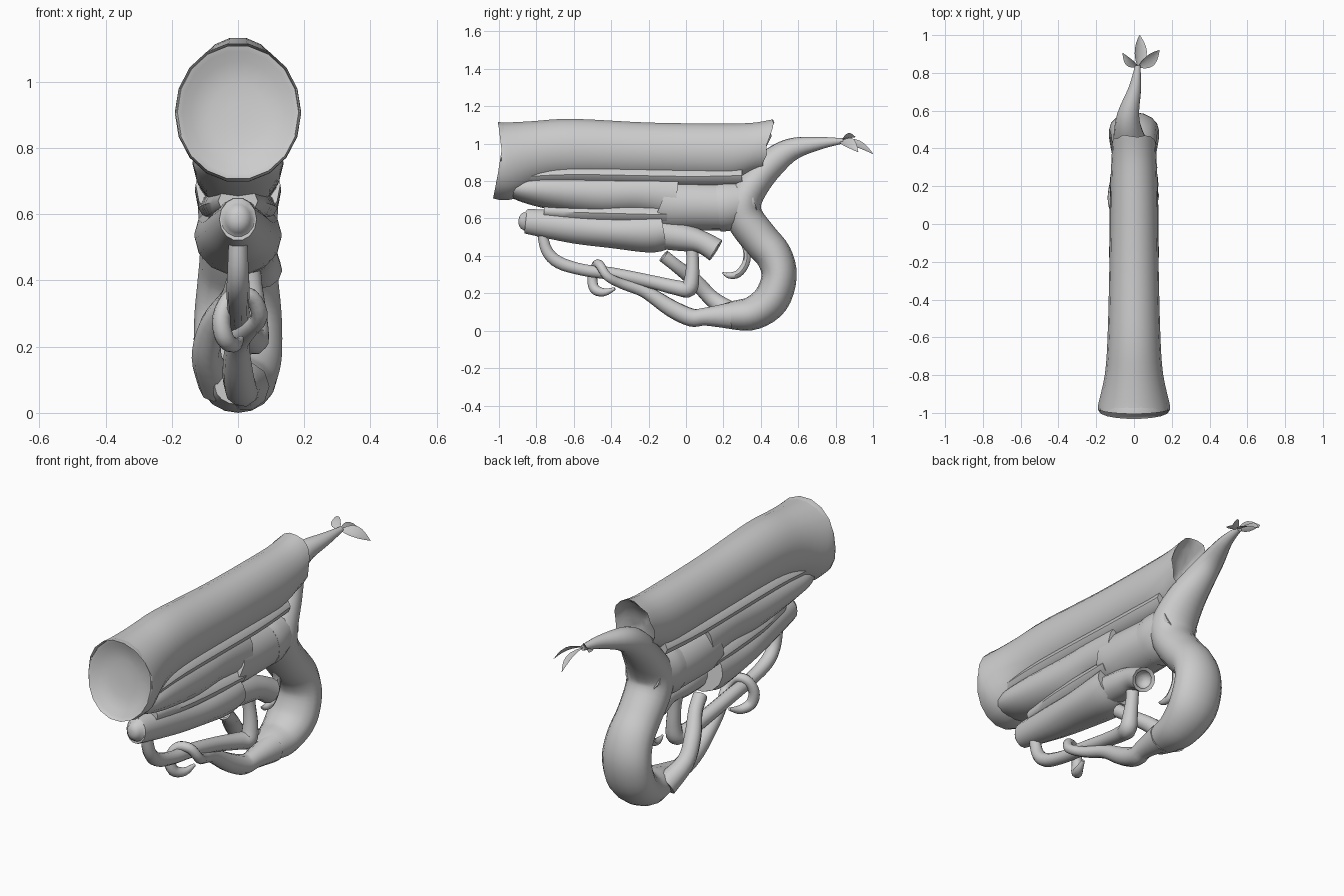
import bpy, bmesh, math
from mathutils import Vector, Matrix


def spline(p, steps):
    # Catmull-Rom through rows of numbers
    out = []
    for i in range(len(p) - 1):
        a, b, c, d = p[max(i - 1, 0)], p[i], p[i + 1], p[min(i + 2, len(p) - 1)]
        for s in range(steps):
            t = s / steps
            out.append([0.5 * (2 * q + (r - o) * t + (2 * o - 5 * q + 4 * r - u) * t * t
                               + (3 * q - o - 3 * r + u) * t ** 3) for o, q, r, u in zip(a, b, c, d)])
    out.append(list(p[-1]))
    return out


def finish(name, bm, angle=45):
    bmesh.ops.recalc_face_normals(bm, faces=bm.faces[:])
    me = bpy.data.meshes.new(name)
    bm.to_mesh(me)
    bm.free()
    me.polygons.foreach_set("use_smooth", [True] * len(me.polygons))
    me.set_sharp_from_angle(angle=math.radians(angle))
    ob = bpy.data.objects.new(name, me)
    bpy.context.collection.objects.link(ob)
    return ob


def tube(name, pts, sides=12, steps=4, hollow=(0, 0), lip=0.82, warp=None):
    """pts: x, y, z, side radius, up radius. hollow: depth of the dished start and end."""
    pts = [list(p) if len(p) == 5 else list(p) + [p[3]] for p in pts]
    rows = spline(pts, steps)
    c = [Vector(r[:3]) for r in rows]
    n = len(c)
    tan = [(c[min(i + 1, n - 1)] - c[max(i - 1, 0)]).normalized() for i in range(n)]
    bm = bmesh.new()
    side = Vector((1, 0, 0))
    frames = []
    for i in range(n):
        side = (side - tan[i] * side.dot(tan[i])).normalized()
        frames.append((c[i], side.copy(), side.cross(tan[i]), rows[i][3], rows[i][4]))

    def ring(f, k=1, off=Vector()):
        o, s, u, a, b = f
        return [bm.verts.new(o + off + s * math.cos(2 * math.pi * j / sides) * a * k
                             + u * math.sin(2 * math.pi * j / sides) * b * k) for j in range(sides)]
    rings = [ring(f) for f in frames]
    for end in (0, 1):
        d, f = hollow[end], frames[-end]
        inward = -tan[-1] if end else tan[0]
        if d:
            extra = [ring(f, lip * k, inward * d * t) for k, t in ((1, 0.15), (0.85, 0.6), (0.5, 0.92), (0.2, 1))]
            rings = rings + extra if end else extra[::-1] + rings
    for a, b in zip(rings, rings[1:]):
        for j in range(sides):
            k = (j + 1) % sides
            bm.faces.new((a[j], a[k], b[k], b[j]))
    bm.faces.new(rings[0])
    bm.faces.new(rings[-1])
    if warp:
        for v in bm.verts:
            v.co = warp(v.co)
    return finish(name, bm)


def torn_ends(p):
    # slanted, ragged rear end of the log
    q = p.copy()
    if p.y > 0.2:
        k = min((p.y - 0.2) / 0.28, 1)
        q.y -= k * (max(0, 1.12 - p.z) * 0.48 + 0.008 * math.sin(p.x * 50 + p.z * 40))
    return q


# upper log with flared, dished front and open back
tube("upper_log", [(0, -0.995, 0.908, 0.183, 0.205), (0, -0.96, 0.91, 0.19, 0.212),
                   (0, -0.8, 0.95, 0.155, 0.175), (0, -0.6, 0.97, 0.14, 0.165),
                   (0, -0.2, 0.96, 0.13, 0.155), (0, 0.2, 0.955, 0.125, 0.155),
                   (0, 0.38, 0.965, 0.12, 0.15), (0, 0.5, 0.99, 0.115, 0.145)],
     sides=18, hollow=(0.04, 0.08), lip=0.92, warp=torn_ends)

# long swelling under the log, with the wood that joins it above and below
tube("lower_log", [(0, -0.93, 0.765, 0.115, 0.055), (0, -0.85, 0.76, 0.135, 0.08),
                   (0, -0.7, 0.75, 0.137, 0.105), (0, -0.45, 0.735, 0.13, 0.12),
                   (0, -0.25, 0.74, 0.125, 0.12), (0, -0.05, 0.72, 0.125, 0.14)], sides=16)
tube("upper_neck", [(0, -0.9, 0.82, 0.13, 0.06), (0, -0.6, 0.835, 0.125, 0.06),
                    (0, 0.0, 0.825, 0.115, 0.06), (0, 0.3, 0.83, 0.1, 0.06)])
tube("lower_neck", [(0, -0.76, 0.64, 0.06, 0.04), (0, -0.5, 0.63, 0.1, 0.06),
                    (0, -0.1, 0.62, 0.12, 0.06)])
tube("receiver", [(0, -0.13, 0.69, 0.128, 0.14), (0, -0.08, 0.675, 0.13, 0.14),
                  (0, 0.05, 0.67, 0.13, 0.135), (0, 0.19, 0.665, 0.125, 0.13)], sides=16)
tube("grip_collar", [(0, 0.17, 0.665, 0.127, 0.135), (0, 0.24, 0.675, 0.127, 0.135),
                     (0, 0.36, 0.71, 0.105, 0.1)], sides=16)

# forward handle branch
tube("fore_branch", [(0, -0.855, 0.585, 0.056, 0.064), (0, -0.83, 0.582, 0.06, 0.07),
                     (0, -0.6, 0.555, 0.09, 0.09), (0, -0.4, 0.535, 0.115, 0.095),
                     (0, -0.2, 0.53, 0.13, 0.115), (0, -0.12, 0.54, 0.132, 0.11)],
     sides=14, hollow=(0.04, 0), lip=0.8)
tube("broken_side_branch", [(0.03, -0.16, 0.52, 0.08), (0.04, -0.02, 0.5, 0.075),
                            (0.06, 0.08, 0.475, 0.06), (0.07, 0.16, 0.43, 0.064)],
     hollow=(0, 0.04), lip=0.72)

# main bough: twig at the top, curved grip below
tube("grip_bough", [(0.02, 0.84, 1.015, 0.014), (0.005, 0.72, 1.003, 0.033),
                    (-0.03, 0.58, 0.975, 0.058), (-0.03, 0.48, 0.915, 0.078, 0.075),
                    (-0.01, 0.38, 0.81, 0.105, 0.085), (0, 0.305, 0.695, 0.122, 0.1),
                    (0, 0.315, 0.6, 0.12, 0.1), (0, 0.395, 0.49, 0.115, 0.1),
                    (0, 0.47, 0.4, 0.122, 0.097), (0, 0.498, 0.29, 0.132, 0.094),
                    (0, 0.455, 0.165, 0.132, 0.097), (0, 0.36, 0.095, 0.115, 0.09),
                    (0, 0.26, 0.083, 0.095, 0.078), (0, 0.17, 0.08, 0.07, 0.055)], sides=16)

# vines between grip and handle, and the curl
tube("lower_vine", [(0.02, 0.24, 0.08, 0.075), (0.02, 0.1, 0.075, 0.05),
                    (0.01, 0.03, 0.07, 0.05), (0.0, -0.08, 0.12, 0.047),
                    (0.0, -0.22, 0.21, 0.036), (0.03, -0.34, 0.25, 0.028),
                    (0.065, -0.42, 0.29, 0.025), (0.04, -0.46, 0.35, 0.025),
                    (-0.02, -0.48, 0.35, 0.025), (-0.05, -0.5, 0.29, 0.027),
                    (-0.04, -0.49, 0.225, 0.028), (-0.01, -0.44, 0.205, 0.022),
                    (0.01, -0.38, 0.225, 0.008)], sides=10)
tube("upper_vine", [(0, -0.77, 0.53, 0.028), (0, -0.745, 0.43, 0.032), (0, -0.68, 0.365, 0.035),
                    (0, -0.55, 0.325, 0.033), (0, -0.4, 0.305, 0.036), (0.01, -0.2, 0.265, 0.037),
                    (0.03, -0.05, 0.23, 0.042), (0.05, 0.015, 0.225, 0.045),
                    (0.05, 0.033, 0.3, 0.038), (0.04, 0.035, 0.4, 0.033),
                    (0.03, 0.03, 0.5, 0.04)], sides=10)
tube("stub_vine", [(0.0, -0.12, 0.4, 0.036), (-0.02, -0.05, 0.345, 0.036), (-0.075, 0.05, 0.265, 0.042),
                   (-0.095, 0.14, 0.17, 0.045), (-0.06, 0.26, 0.085, 0.06)],
     sides=10, hollow=(0.03, 0), lip=0.7)

# curved trigger thorn
tube("trigger", [(0, 0.3, 0.5, 0.022), (0, 0.325, 0.43, 0.02), (0, 0.32, 0.36, 0.02),
                 (0, 0.28, 0.305, 0.02), (0, 0.23, 0.295, 0.016), (0, 0.195, 0.31, 0.004)], sides=8)


def leaf(name, tip, width, bend, roll):
    base, tip = Vector((0.02, 0.83, 1.015)), Vector(tip)
    d = tip - base
    side = Matrix.Rotation(math.radians(roll), 3, d) @ d.cross(Vector((0, 0, 1))).normalized()
    up = side.cross(d).normalized()
    bm = bmesh.new()
    rows = []
    for i in range(7):
        t = i / 6
        w = width * math.sin(math.pi * t ** 0.85) + 0.002
        mid = base + d * t + up * bend * math.sin(math.pi * t)
        rows.append([bm.verts.new(mid + side * w * s + up * abs(s) * w * 0.35) for s in (-1, 0, 1)])
    for a, b in zip(rows, rows[1:]):
        for j in (0, 1):
            bm.faces.new((a[j], a[j + 1], b[j + 1], b[j]))
    return finish(name, bm, 60)


# leaves on the twig tip
leaf("leaf_middle", (0.03, 1.0, 0.945), 0.036, 0.01, 30)
leaf("leaf_right", (0.135, 0.92, 0.955), 0.034, 0.015, 30)
leaf("leaf_left", (-0.06, 0.905, 1.035), 0.026, 0.01, -40)
